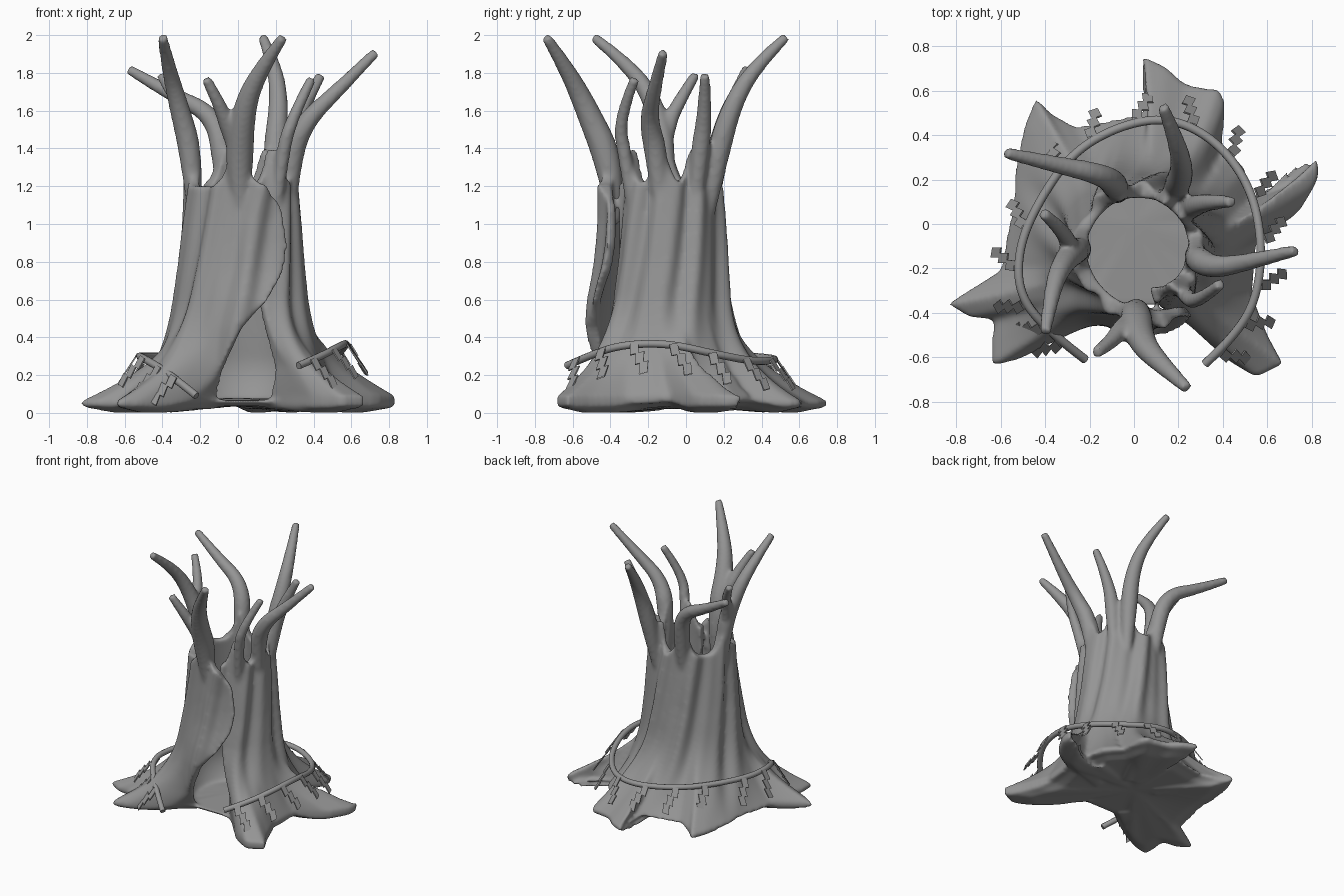
import bpy, bmesh, math
from mathutils import Vector

cube = bpy.data.objects.get("Cube")
if cube:
    bpy.data.objects.remove(cube, do_unlink=True)

# One grey for everything
grey = bpy.data.materials.new("plain grey")
grey.use_nodes = True
GREY = (0.3, 0.3, 0.3, 1)
grey.diffuse_color = GREY
grey.node_tree.nodes["Principled BSDF"].inputs["Base Color"].default_value = GREY


def lookup(table, x):
    """Piecewise linear reading of (x, value) pairs."""
    for (a, va), (b, vb) in zip(table, table[1:]):
        if x <= b:
            t = max(0, (x - a) / (b - a))
            return va + (vb - va) * t
    return table[-1][1]


def finish(name, bm):
    mesh = bpy.data.meshes.new(name)
    bm.to_mesh(mesh)
    bm.free()
    obj = bpy.data.objects.new(name, mesh)
    bpy.context.collection.objects.link(obj)
    mesh.materials.append(grey)
    return obj


def tube_mesh(points, radii, sides=3):
    """Mesh of a smooth tapered tube through control points."""
    curve = bpy.data.curves.new("tube", "CURVE")
    curve.dimensions = "3D"
    curve.bevel_depth = 1
    curve.bevel_resolution = sides
    curve.use_fill_caps = True
    spline = curve.splines.new("NURBS")
    spline.points.add(len(points) - 1)
    for p, co, r in zip(spline.points, points, radii):
        p.co = (*co, 1)
        p.radius = r
    spline.order_u = 3
    spline.use_endpoint_u = True
    spline.resolution_u = 8
    obj = bpy.data.objects.new("tube", curve)
    bpy.context.collection.objects.link(obj)
    graph = bpy.context.evaluated_depsgraph_get()
    mesh = bpy.data.meshes.new_from_object(obj.evaluated_get(graph))
    bpy.data.objects.remove(obj, do_unlink=True)
    return mesh


# Root outline by angle round the trunk: hooked toes and the valleys between
ROOTS = [(d, Vector((x, y, 0))) for d, x, y in (
    (-60, .25, -.43), (-56, .4, -.6), (-51, .55, -.69), (-43, .67, -.63), (-36, .6, -.5),
    (-28, .53, -.32), (-8, .55, -.08), (0, .74, .05), (5, .83, .2), (9, .83, .3),
    (12, .7, .17), (17, .53, .1), (30, .5, .25), (42, .4, .36), (52, .41, .55),
    (57, .38, .61), (63, .32, .61), (68, .23, .63), (75, .14, .71), (80, .03, .76),
    (86, .07, .63), (92, .09, .53), (98, 0, .49), (120, -.26, .44), (126, -.38, .5),
    (130, -.44, .57), (136, -.49, .45), (150, -.53, .28), (172, -.55, .08), (192, -.6, -.21),
    (204, -.84, -.36), (210, -.74, -.42), (215, -.63, -.43), (220, -.64, -.53),
    (226, -.64, -.64), (232, -.52, -.61), (240, -.3, -.5), (252, -.13, -.4),
    (290, .14, -.4), (300, .25, -.43))]
# Trunk radius by height
TRUNK = [(0, .42), (.4, .37), (.8, .325), (1.2, .285), (1.5, .27)]
# Angles of the outer flap edge and of the tucked-in edge by height
FLAP = [(0, 240), (.1, 245), (.2, 252), (.45, 270), (.6, 290), (.75, 304), (.87, 309), (1, 306), (1.2, 290)]
TUCK = [(0, -58), (.25, -58), (.45, -65), (.65, -71), (1.2, -74)]
# Where the rim rises into a branch
PEAKS = (265, 178, 110, 60, 36, -5, -48)


def base_point(deg):
    while deg > 300:
        deg -= 360
    while deg < -60:
        deg += 360
    return lookup(ROOTS, deg).copy()


def arch(p):
    """Height of the underside: toes touch the ground, valleys arch over it."""
    return .035 * max(0, min(1, (.7 - p.length) / .15))


def rim_rise(deg):
    gaps = [(deg - p + 180) % 360 - 180 for p in PEAKS]
    return max(.2 * math.exp(-(g / 13) ** 2) for g in gaps)


def wall_point(deg, z, start, end, inner):
    a = math.radians(deg)
    r = lookup(TRUNK, z)
    lift = min(1, max(0, (z - .2) / .4))
    r += lift * (.075 * math.exp((deg - start) / 35) - .05 * math.exp((end - deg) / 30))
    toe = .09 if deg < 40 else .065
    flare = max(0, 1 - max(0, z - toe) / .6) ** 2.8
    base = base_point(deg)
    if inner:
        r -= .06 + .15 * max(0, 1 - z / .3) ** 2
        flare = 0
    else:
        r += .017 * math.sin(9 * a - 5 * z) + .009 * math.sin(16 * a - 8 * z)
    p = Vector((.02, -.11, 0)) + r * Vector((math.cos(a), math.sin(a), 0))
    p = p.lerp(base * (.94 if z < .03 else 1), flare)
    p.z = max(z, arch(base) + .02) + rim_rise(deg) * max(0, z - .8) / .4
    return p


# Hollow trunk: a rolled sheet whose front edge overlaps its back edge
bm = bmesh.new()
ROWS, COLS = 60, 180
rings = []
for i in range(ROWS + 1):
    z = .02 + 1.18 * (i / ROWS) ** 1.4
    start, end = lookup(FLAP, z), lookup(TUCK, z)
    angles = [start + (end - start) * j / COLS for j in range(COLS + 1)]
    ring = [wall_point(d, z, start, end, False) for d in angles]
    ring += [wall_point(d, z, start, end, True) for d in reversed(angles)]
    rings.append([bm.verts.new(p) for p in ring])
n = len(rings[0])
for low, high in zip(rings, rings[1:]):
    for j in range(n):
        k = (j + 1) % n
        bm.faces.new((low[j], low[k], high[k], high[j]))
for ring in (rings[0], rings[-1]):
    for j in range(COLS):
        bm.faces.new((ring[j], ring[j + 1], ring[n - 2 - j], ring[n - 1 - j]))

# Floor closing the roots from below
layers = []
for scale, z in ((.8, 0), (.95, .025), (.9, .05)):
    layer = []
    for d in range(-60, 300, 3):
        base = base_point(d)
        p = base * scale
        p.z = z + arch(base) * (.5 if z > .04 else 1)
        layer.append(bm.verts.new(p))
    layers.append(layer)
for low, high in zip(layers, layers[1:]):
    for j in range(len(low)):
        bm.faces.new((low[j - 1], low[j], high[j], high[j - 1]))
for layer, z in ((layers[0], .035), (layers[-1], .08)):
    hub = bm.verts.new((0, 0, z))
    for j in range(len(layer)):
        bm.faces.new((layer[j - 1], layer[j], hub))

# Branches: thickness and control points, each rooted inside the wall
BRANCHES = [
    (.11, [(.02, -.38, 1), (0, -.39, 1.3), (.03, -.53, 1.62), (.12, -.63, 1.82), (.24, -.74, 1.99)]),
    (.06, [(.01, -.4, 1.3), (-.05, -.46, 1.5), (-.1, -.53, 1.64), (-.17, -.58, 1.77)]),
    (.085, [(-.23, -.12, 1), (-.24, -.1, 1.35), (-.32, -.17, 1.65), (-.37, -.3, 1.84), (-.4, -.49, 1.99)]),
    (.055, [(-.24, -.12, 1.3), (-.29, -.1, 1.52), (-.32, -.03, 1.66), (-.41, .05, 1.79)]),
    (.085, [(.16, .11, 1), (.19, .16, 1.35), (.22, .25, 1.65), (.19, .38, 1.85), (.13, .53, 1.99)]),
    (.085, [(-.07, .12, 1), (-.07, .16, 1.35), (-.13, .22, 1.58), (-.36, .27, 1.69), (-.58, .32, 1.82)]),
    (.085, [(.27, -.13, 1), (.27, -.15, 1.35), (.36, -.2, 1.55), (.52, -.17, 1.7), (.73, -.12, 1.91)]),
    (.075, [(.22, .04, 1), (.25, .07, 1.35), (.32, .1, 1.58), (.44, .1, 1.79)]),
    (.05, [(.2, -.28, 1.05), (.23, -.32, 1.35), (.28, -.36, 1.55), (.39, -.27, 1.77)]),
]
for thick, path in BRANCHES:
    last = len(path) - 1
    radii = [thick + (.028 - thick) * (i / last) ** .8 for i in range(last + 1)]
    radii[0] = .03
    bm.from_mesh(tube_mesh(path, radii, 4))
bmesh.ops.recalc_face_normals(bm, faces=bm.faces[:])
trunk = finish("hollow_trunk", bm)
remesh = trunk.modifiers.new("fuse", "REMESH")
remesh.mode = "VOXEL"
remesh.voxel_size = .013
remesh.use_smooth_shade = True
soften = trunk.modifiers.new("soften", "SMOOTH")
soften.iterations = 10

# Rope draped round the roots
ROPE = [(-.22, -.61, .09), (-.38, -.49, .22), (-.52, -.32, .3), (-.52, -.1, .3), (-.42, .12, .3),
        (-.27, .33, .3), (-.05, .45, .29), (.17, .48, .28), (.38, .37, .27), (.53, .16, .31),
        (.58, -.1, .37), (.55, -.35, .36), (.44, -.52, .3), (.32, -.63, .25)]
bm = bmesh.new()
bm.from_mesh(tube_mesh(ROPE, [.02] * len(ROPE)))
rope = finish("rope", bm)
rope.data.shade_smooth()

# Folded paper streamers hanging from the rope
EDGE = [(-.045, 0), (-.04, -.07), (-.01, -.06), (-.01, -.13), (.015, -.12), (.015, -.19)]
stops = [.8, 1.3, 1.9, 2.7, 3.5, 4.7, 5.5, 6.4, 7.3, 8.2, 9, 9.8, 10.6, 11.4, 12.3]
bm = bmesh.new()
for s in stops:
    i = int(s)
    a, b = Vector(ROPE[i]), Vector(ROPE[i + 1])
    along = b - a
    along.z *= .3
    along.normalize()
    out = along.cross(Vector((0, 0, -1))).normalized()
    if out.dot(a) < 0:
        out = -out
    hang = (out * .55 - Vector((0, 0, .85))).normalized()
    face = along.cross(hang).normalized() * .004
    top = a.lerp(b, s - i) + out * .02
    if out.x > .3:
        along = -along
    sides = []
    for shift in (0, .045):
        sides.append([top + along * (x + shift) - hang * (y + shift * .3) for x, y in EDGE])
    grids = [[[bm.verts.new(p + off) for p in side] for side in sides] for off in (face, -face)]
    for front in grids:
        for k in range(len(EDGE) - 1):
            bm.faces.new((front[0][k], front[0][k + 1], front[1][k + 1], front[1][k]))
    for side in (0, 1):
        f, g = grids[0][side], grids[1][side]
        for k in range(len(EDGE) - 1):
            bm.faces.new((f[k], f[k + 1], g[k + 1], g[k]))
bmesh.ops.recalc_face_normals(bm, faces=bm.faces[:])
finish("paper_streamers", bm)
